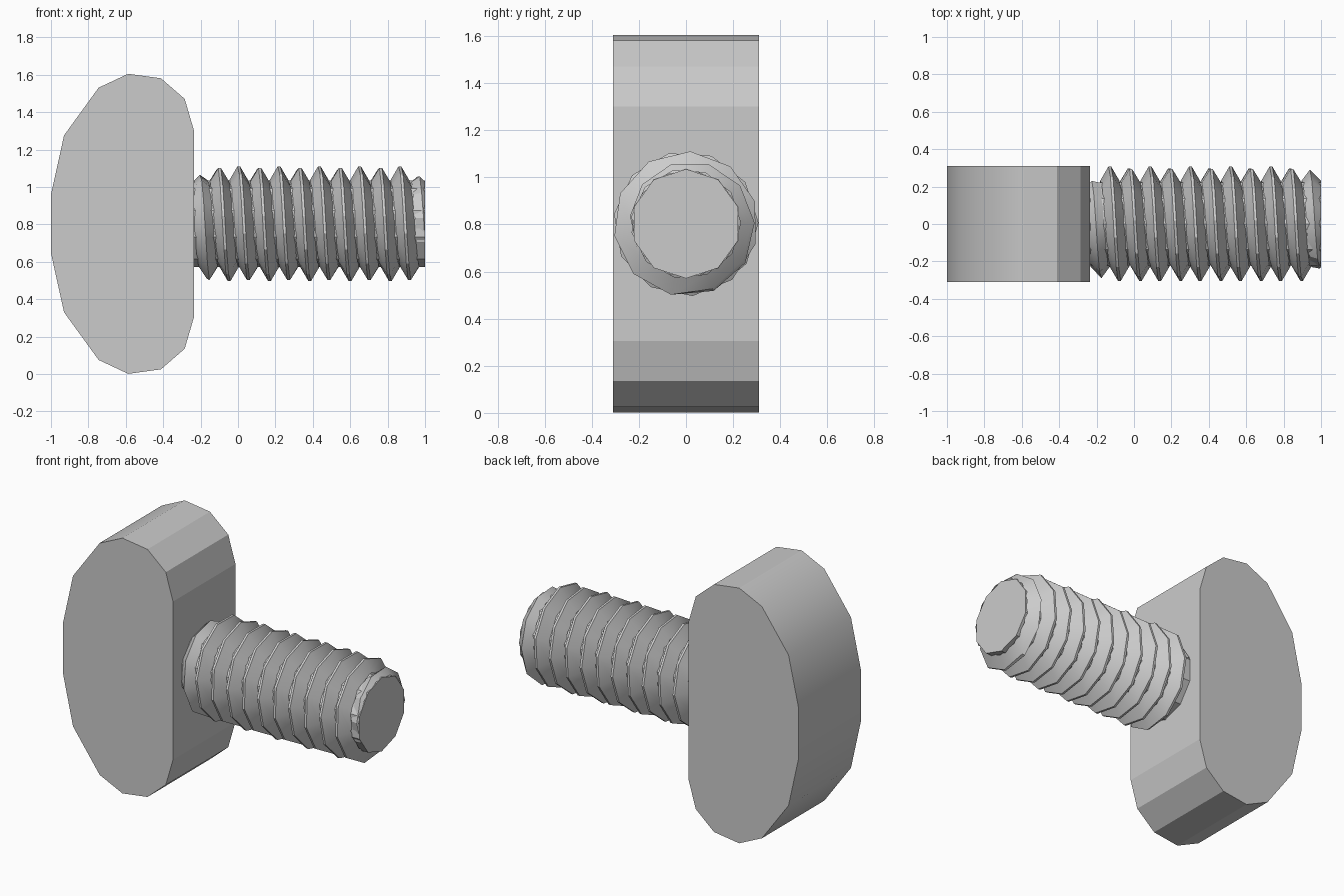
import bpy
import bmesh
import math

cube = bpy.data.objects.get("Cube")
if cube:
    bpy.data.objects.remove(cube, do_unlink=True)

AXIS_Z = 0.803
HALF_DEPTH = 0.31
SHAFT_START, SHAFT_END = -0.235, 1.0
ROOT_R, CREST_R = 0.232, 0.308
PITCH = 0.1077

steel = bpy.data.materials.new("grey steel")
steel.use_nodes = True
grey = (0.6, 0.6, 0.6, 1)
steel.diffuse_color = grey
steel.node_tree.nodes["Principled BSDF"].inputs["Base Color"].default_value = grey


def make_object(name, bm):
    mesh = bpy.data.meshes.new(name)
    bm.to_mesh(mesh)
    bm.free()
    mesh.materials.append(steel)
    obj = bpy.data.objects.new(name, mesh)
    bpy.context.collection.objects.link(obj)
    return obj


def smooth_by_angle(obj, degrees):
    bpy.ops.object.select_all(action="DESELECT")
    obj.select_set(True)
    bpy.context.view_layer.objects.active = obj
    bpy.ops.object.shade_smooth_by_angle(angle=math.radians(degrees))


def around_axis(x, radius, angle):
    # angle 0 is the top, turning towards the front
    return (x, -radius * math.sin(angle), AXIS_Z + radius * math.cos(angle))


# Head: half outline mirrored about the shaft axis, extruded front to back
upper = [(-1, 0.157), (-0.93, 0.473), (-0.745, 0.728), (-0.587, 0.802),
         (-0.412, 0.778), (-0.285, 0.668), (-0.235, 0.497)]
outline = upper + [(x, -h) for x, h in reversed(upper)]
bm = bmesh.new()
front = bm.faces.new([bm.verts.new((x, -HALF_DEPTH, AXIS_Z + h)) for x, h in outline])
extruded = bmesh.ops.extrude_face_region(bm, geom=[front], use_keep_orig=True)
back_verts = [g for g in extruded["geom"] if isinstance(g, bmesh.types.BMVert)]
bmesh.ops.translate(bm, verts=back_verts, vec=(0, 2 * HALF_DEPTH, 0))
bmesh.ops.recalc_face_normals(bm, faces=bm.faces)
head = make_object("head", bm)
smooth_by_angle(head, 30)
# Only the rounded outer side is smooth
for face in head.data.polygons:
    face.use_smooth = abs(face.normal.y) < 0.5 and face.center.x < -0.6

# Core of the shaft: ten-sided rod
bm = bmesh.new()
SIDES = 10
rings = []
for x in (SHAFT_START - 0.02, SHAFT_END):
    rings.append([bm.verts.new(around_axis(x, ROOT_R, math.tau * i / SIDES))
                  for i in range(SIDES)])
for i in range(SIDES):
    j = (i + 1) % SIDES
    bm.faces.new((rings[0][i], rings[0][j], rings[1][j], rings[1][i]))
for ring in rings:
    bm.faces.new(ring)
bmesh.ops.recalc_face_normals(bm, faces=bm.faces)
make_object("shaft_core", bm)

# Thread: helical ridge whose crest tapers in at both ends
STEPS_PER_TURN = 10.5
FIRST_TURN, LAST_TURN = -2.2, 9.4
bm = bmesh.new()
sections = []
for k in range(int((LAST_TURN - FIRST_TURN) * STEPS_PER_TURN) + 1):
    turn = FIRST_TURN + k / STEPS_PER_TURN
    middle = 0.005 + PITCH * turn
    section = []
    for offset, radius in ((-0.051, ROOT_R), (-0.007, CREST_R),
                           (0.007, CREST_R), (0.051, ROOT_R)):
        x = min(max(middle + offset, SHAFT_START), SHAFT_END)
        taper = ROOT_R + min(x - SHAFT_START, SHAFT_END - x)
        section.append(bm.verts.new(around_axis(x, min(radius, taper), math.tau * turn)))
    sections.append(section)
for a, b in zip(sections, sections[1:]):
    for j in range(3):
        bm.faces.new((a[j], b[j], b[j + 1], a[j + 1]))
bmesh.ops.dissolve_degenerate(bm, dist=0.0005, edges=bm.edges)
thread = make_object("thread", bm)
smooth_by_angle(thread, 30)
